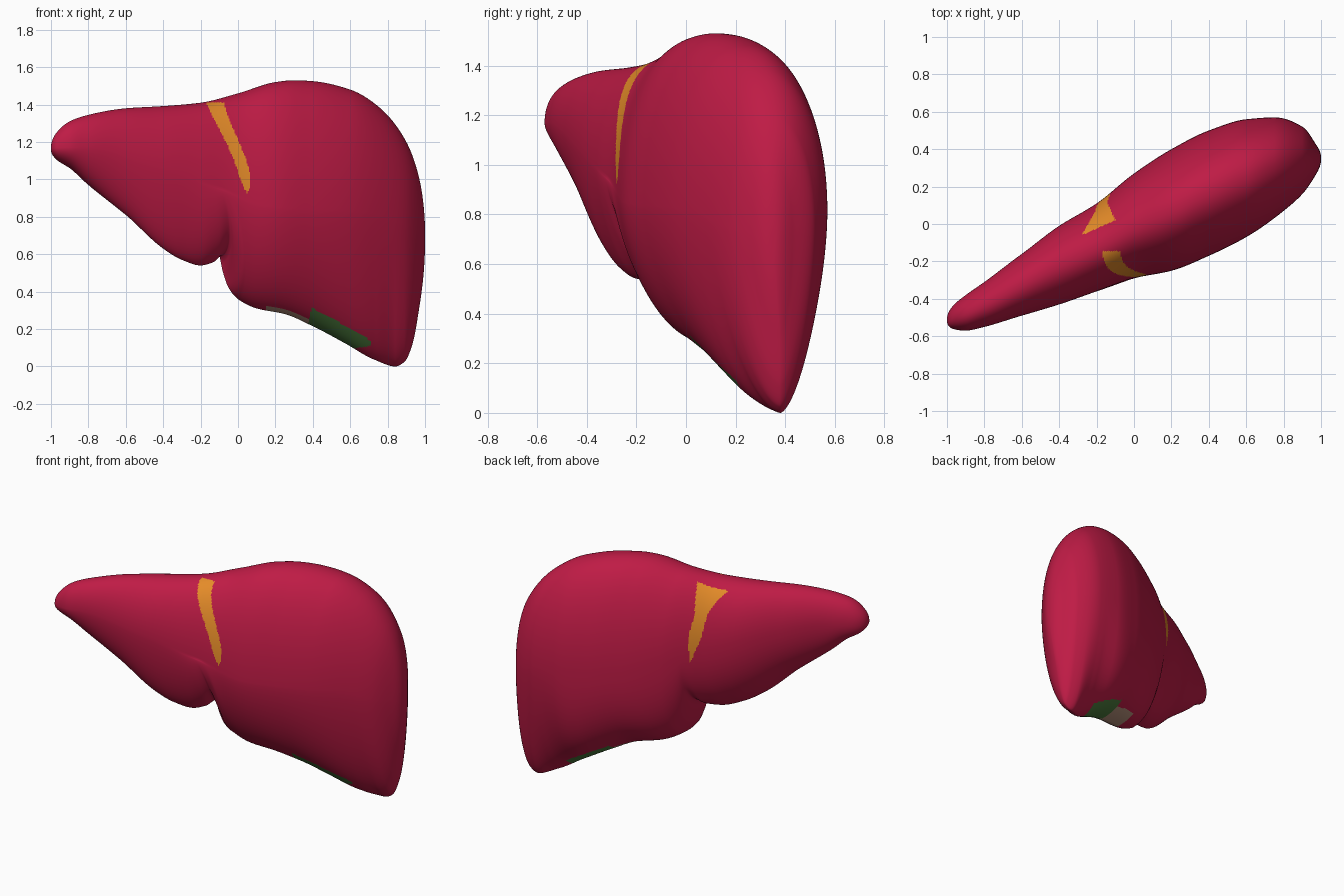
import bpy, bmesh, math

if "Cube" in bpy.data.objects:
    bpy.data.objects.remove(bpy.data.objects["Cube"])

# ---- outline curves along x: (x, value) -------------------------------------
Z_TOP = [(-1, 1.17), (-.97, 1.25), (-.9, 1.31), (-.8, 1.345), (-.6, 1.38), (-.4, 1.392), (-.2, 1.41),
         (0, 1.46), (.2, 1.52), (.3, 1.53), (.4, 1.525), (.6, 1.48), (.75, 1.39), (.9, 1.2), (.97, 1.0), (1, .71)]
Z_BOT = [(-1, 1.16), (-.97, 1.105), (-.9, 1.06), (-.8, .97), (-.6, .81), (-.4, .63), (-.3, .57), (-.2, .54),
         (-.14, .555), (-.1, .59), (-.085, .52), (-.05, .42), (0, .36), (.1, .31), (.25, .28), (.4, .215),
         (.57, .125), (.72, .04), (.84, 0), (.89, .025), (.93, .11), (.97, .32), (1, .67)]
Y_FRONT = [(-1, -.52), (-.97, -.56), (-.9, -.57), (-.8, -.55), (-.6, -.49), (-.4, -.43), (-.2, -.36), (0, -.29),
           (.2, -.25), (.4, -.17), (.6, -.07), (.8, .07), (.9, .16), (.97, .26), (1, .345)]
Y_BACK = [(-1, -.51), (-.97, -.44), (-.9, -.38), (-.8, -.31), (-.6, -.16), (-.4, -.01), (-.2, .11), (0, .27),
          (.2, .4), (.4, .5), (.6, .56), (.75, .57), (.9, .52), (.97, .43), (1, .355)]
Y_LOW = [(-1, -.515), (-.6, -.36), (-.2, -.19), (-.1, -.1), (-.04, -.06), (0, -.02), (.25, .06), (.43, .16),
         (.62, .25), (.74, .32), (.84, .38), (.95, .38), (1, .35)]
Z_WIDE = [(-1, 1.165), (-.8, 1.17), (-.4, 1.06), (-.1, .95), (.2, .85), (.7, .82), (.9, .75), (1, .69)]
# fullness of the lower back and lower front quarters
N_BACK = [(-1, 2), (-.7, 2.1), (-.2, 2.2), (.1, 2.5), (.45, 2.5), (.7, 1.8), (.85, 1.62), (1, 1.9)]
N_FRONT = [(-1, 2), (-.8, 1.75), (-.4, 1.62), (.85, 1.62), (1, 1.9)]
# ligament band on the front: (z, centre x) and (z, half width)
BAND_X = [(.93, .05), (1.0, .04), (1.1, .012), (1.2, -.03), (1.35, -.1), (1.43, -.13)]
BAND_W = [(.93, .004), (1.0, .028), (1.1, .033), (1.2, .035), (1.35, .042), (1.43, .05)]


def curve(points, warp=lambda v: v):
    """Smooth monotone interpolation through the points."""
    xs = [warp(p[0]) for p in points]
    ys = [p[1] for p in points]
    n = len(xs)
    h = [xs[i + 1] - xs[i] for i in range(n - 1)]
    d = [(ys[i + 1] - ys[i]) / h[i] for i in range(n - 1)]
    m = [d[0]] + [0 if d[i - 1] * d[i] <= 0 else 2 * d[i - 1] * d[i] / (d[i - 1] + d[i])
                  for i in range(1, n - 1)] + [d[-1]]

    def f(v):
        v = min(max(warp(v), xs[0]), xs[-1])
        i = 0
        while i < n - 2 and v > xs[i + 1]:
            i += 1
        t = (v - xs[i]) / h[i]
        return ((1 + 2 * t) * (1 - t) ** 2 * ys[i] + t * (1 - t) ** 2 * h[i] * m[i]
                + t * t * (3 - 2 * t) * ys[i + 1] + t * t * (t - 1) * h[i] * m[i + 1])
    return f


def angle(x):                       # gives round ends
    return math.acos(max(-1, min(1, -x)))


z_top, z_bot, y_front, y_back, y_low, z_wide, n_back, n_front = (
    curve(c, angle) for c in (Z_TOP, Z_BOT, Y_FRONT, Y_BACK, Y_LOW, Z_WIDE, N_BACK, N_FRONT))
band_x, band_w = curve(BAND_X), curve(BAND_W)


def section(x, count):
    """Closed cross-section from four quarter super-ellipses."""
    zt, zb, yf, yk, yl = z_top(x), z_bot(x), y_front(x), y_back(x), y_low(x)
    zw = min(max(z_wide(x), zb), zt)
    yt = (yf + yk) / 2
    nb = n_back(x)
    nf = n_front(x) - .2 * math.exp(-((x + .07) / .04) ** 2)     # crease between the lobes
    lean = .12 * math.exp(-((x + .07) / .12) ** 2)               # left lobe overhangs in front
    pts = []
    for k in range(count):
        a = 2 * math.pi * k / count
        c, s = math.cos(a), math.sin(a)
        n = 2.1 if s > 0 else (nb if c > 0 else nf)
        u, v = abs(c) ** (2 / n), abs(s) ** (2 / n)
        mid = yt if s > 0 else yl
        y = mid + u * ((yk if c > 0 else yf) - mid)
        z = zw + v * ((zt if s > 0 else zb) - zw)
        pts.append((x + lean * max(0, -c) * max(0, -s), y, z))
    return pts


def material(name, rgb):
    m = bpy.data.materials.new(name)
    m.diffuse_color = (*rgb, 1)
    m.use_nodes = True
    m.node_tree.nodes["Principled BSDF"].inputs["Base Color"].default_value = m.diffuse_color
    return m


def in_triangle(x, y, a, b, c):
    side = [(q[0] - p[0]) * (y - p[1]) - (q[1] - p[1]) * (x - p[0]) for p, q in ((a, b), (b, c), (c, a))]
    return all(s >= 0 for s in side) or all(s <= 0 for s in side)


def colour(p):
    x, y, z = p
    mid = (y_front(x) + y_back(x)) / 2
    # ligament, front band
    if y < min(mid, -.145) and z > .93 and abs(x - band_x(z)) < band_w(z):
        return 1
    # ligament, back triangle and band
    if z > 1.2 and in_triangle(x, y, (-.28, -.06), (-.1, .02), (-.16, .15)):
        return 1
    if y > 0 and .93 < z < 1.38 and abs(x + .185 - .12 * (1.3 - z)) < min(.032, (z - .92) * .2):
        return 1
    # gallbladder and vessel patches on the lower edge
    rise = z - z_bot(x)
    if y < y_low(x):
        if .375 + .2 * rise < x < .71 and rise < .095 and x - .6 < 1.3 * rise + .02:
            return 2
    elif .36 < x < .64 and rise < .05 and y < y_low(x) + .2:
        return 2
    if .15 < x <= .385 and rise < .025 and y_low(x) - .08 < y < y_low(x) + .16:
        return 3
    return 0


# ---- liver body --------------------------------------------------------------
STATIONS, AROUND = 480, 256
bm = bmesh.new()
rings = []
for i in range(STATIONS + 1):
    x = -math.cos(math.pi * (.004 + .992 * i / STATIONS))
    rings.append([bm.verts.new(p) for p in section(x, AROUND)])
for a, b in zip(rings, rings[1:]):
    for k in range(AROUND):
        j = (k + 1) % AROUND
        bm.faces.new((a[k], a[j], b[j], b[k]))
bm.faces.new(rings[0])
bm.faces.new(rings[-1])
bmesh.ops.recalc_face_normals(bm, faces=bm.faces[:])
for f in bm.faces:
    f.smooth = True
    f.material_index = colour(f.calc_center_median())

mesh = bpy.data.meshes.new("liver")
bm.to_mesh(mesh)
bm.free()
for name, rgb in (("crimson tissue", (.52, .011, .06)), ("amber ligament", (.78, .26, .022)),
                  ("gallbladder green", (.07, .19, .045)), ("vessel tan", (.45, .27, .19))):
    mesh.materials.append(material(name, rgb))
bpy.context.collection.objects.link(bpy.data.objects.new("liver", mesh))
